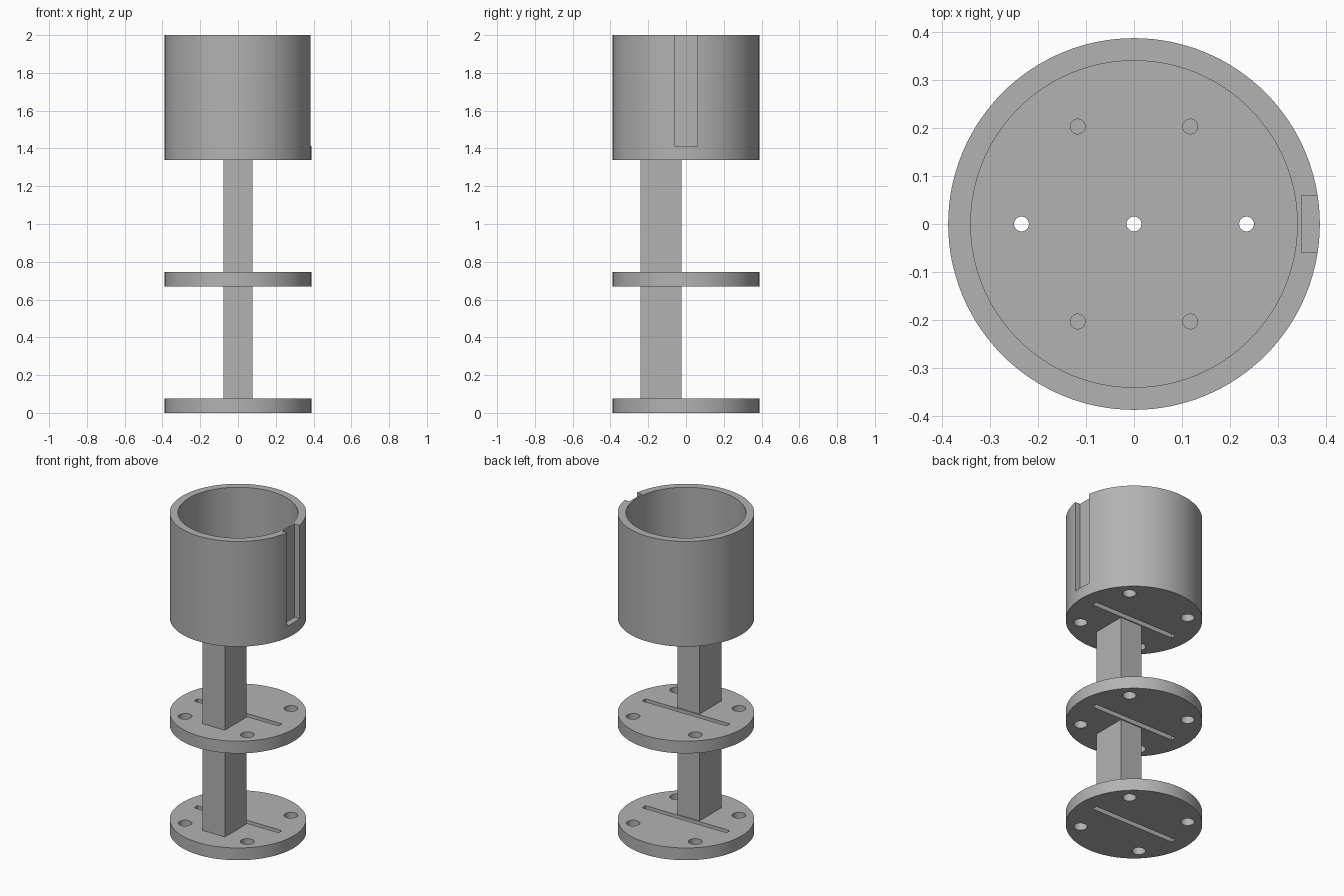
import bpy
import bmesh
import math
from mathutils import Matrix, Vector

if "Cube" in bpy.data.objects:
    bpy.data.objects.remove(bpy.data.objects["Cube"])

RADIUS, BORE = 0.388, 0.341
PLATE = 0.077            # plate thickness
LEVELS = (0.0, 0.67, 1.34)
TOP = 2.0
FLOOR = LEVELS[2] + PLATE + 0.045

grey = bpy.data.materials.new("plain_grey")
grey.use_nodes = True
colour = (0.45, 0.45, 0.45, 1)
grey.diffuse_color = colour
grey.node_tree.nodes["Principled BSDF"].inputs["Base Color"].default_value = colour


def add_cylinder(bm, x, y, z0, z1, r, sides):
    bmesh.ops.create_cone(bm, cap_ends=True, segments=sides, radius1=r, radius2=r,
                          depth=z1 - z0, matrix=Matrix.Translation((x, y, (z0 + z1) / 2)))


def add_box(bm, low, high):
    low, high = Vector(low), Vector(high)
    bmesh.ops.create_cube(bm, size=1, matrix=Matrix.Translation((low + high) / 2)
                          @ Matrix.Diagonal((high - low).to_4d()))


def make_object(name, bm):
    mesh = bpy.data.meshes.new(name)
    bm.to_mesh(mesh)
    bm.free()
    obj = bpy.data.objects.new(name, mesh)
    bpy.context.collection.objects.link(obj)
    mesh.materials.append(grey)
    return obj


def cylinder(name, z0, z1, r):
    bm = bmesh.new()
    add_cylinder(bm, 0, 0, z0, z1, r, 128)
    return make_object(name, bm)


def box(name, low, high):
    bm = bmesh.new()
    add_box(bm, low, high)
    return make_object(name, bm)


def cut(obj, cutters):
    """Subtract the cutters, bake the result and remove the helpers."""
    for c in cutters:
        mod = obj.modifiers.new("cut", 'BOOLEAN')
        mod.operation, mod.solver, mod.object = 'DIFFERENCE', 'EXACT', c
    bpy.context.view_layer.update()
    graph = bpy.context.evaluated_depsgraph_get()
    mesh = bpy.data.meshes.new_from_object(obj.evaluated_get(graph))
    obj.modifiers.clear()
    obj.data = mesh
    for c in cutters:
        bpy.data.objects.remove(c)


def plate_cutters(z0, z1):
    """Four round holes on the diagonals plus a long slot across the middle."""
    bm = bmesh.new()
    for sx in (-1, 1):
        for sy in (-1, 1):
            add_cylinder(bm, sx * 0.216, sy * 0.216, z0, z1, 0.039, 32)
    add_box(bm, (-0.293, -0.017, z0), (0.293, 0.017, z1))
    return make_object("plate_cutter", bm)


parts = []

# Lower and middle plates
for name, z in zip(("base_plate", "middle_plate"), LEVELS):
    plate = cylinder(name, z, z + PLATE, RADIUS)
    cut(plate, [plate_cutters(z - 0.05, z + PLATE + 0.05)])
    parts.append(plate)

# Square columns between the plates
for name, z0, z1 in zip(("lower_column", "upper_column"), LEVELS, LEVELS[1:]):
    parts.append(box(name, (-0.077, -0.24, z0 + PLATE), (0.077, -0.024, z1)))

# Open cup: bore, drain holes, outer keyway and the plate pattern underneath
cup = cylinder("cup", LEVELS[2], TOP, RADIUS)
bm = bmesh.new()
drain_bottom = LEVELS[2] + PLATE - 0.01
add_cylinder(bm, 0, 0, drain_bottom, FLOOR + 0.02, 0.0155, 24)
for i in range(6):
    a = i * math.pi / 3
    add_cylinder(bm, 0.235 * math.cos(a), 0.235 * math.sin(a),
                 drain_bottom, FLOOR + 0.02, 0.0155, 24)
drains = make_object("drain_cutter", bm)
cut(cup, [
    cylinder("bore_cutter", FLOOR, TOP + 0.1, BORE),
    plate_cutters(LEVELS[2] - 0.05, LEVELS[2] + PLATE),
    drains,
    box("keyway_cutter", (0.35, -0.06, LEVELS[2] + PLATE - 0.003), (0.5, 0.06, TOP + 0.1)),
])
parts.append(cup)

# Smooth the round walls and keep the rims sharp
bpy.ops.object.select_all(action='DESELECT')
for obj in parts:
    obj.select_set(True)
bpy.context.view_layer.objects.active = cup
bpy.ops.object.shade_smooth_by_angle(angle=math.radians(30))
